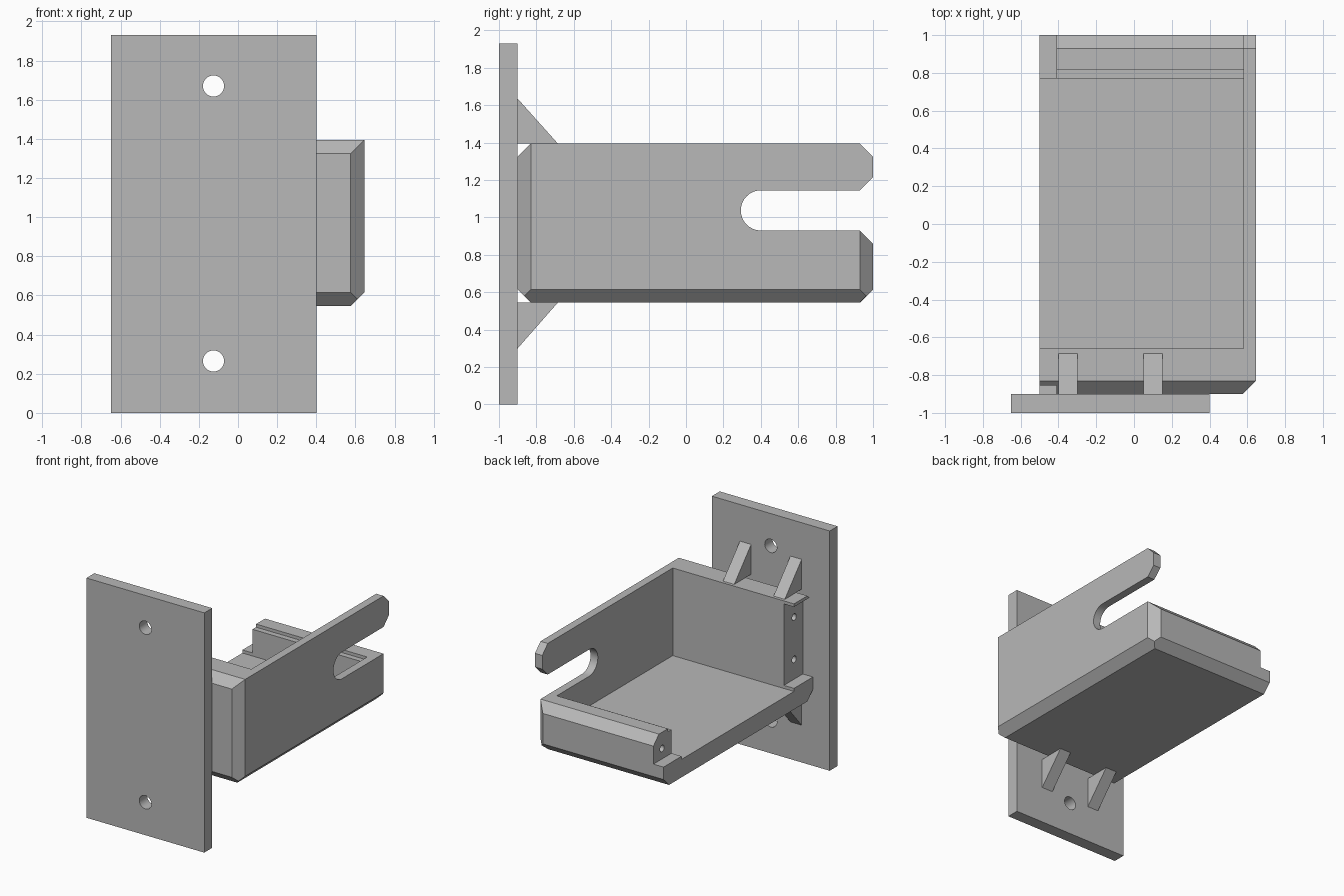
import bpy
import bmesh
import math
from mathutils import Vector

cube = bpy.data.objects.get("Cube")
if cube:
    bpy.data.objects.remove(cube, do_unlink=True)

grey = bpy.data.materials.new("plain grey")
grey.use_nodes = True
grey.diffuse_color = (0.48, 0.48, 0.48, 1)
grey.node_tree.nodes["Principled BSDF"].inputs["Base Color"].default_value = grey.diffuse_color


def finish(bm, name):
    bmesh.ops.recalc_face_normals(bm, faces=bm.faces)
    mesh = bpy.data.meshes.new(name)
    bm.to_mesh(mesh)
    bm.free()
    obj = bpy.data.objects.new(name, mesh)
    bpy.context.collection.objects.link(obj)
    mesh.materials.append(grey)
    return obj


def prism(name, profile, axis, low, high):
    """Extrude a 2D profile along an axis; the profile uses the other two axes in order."""
    def place(p, t):
        co = list(p)
        co.insert("xyz".index(axis), t)
        return co
    bm = bmesh.new()
    face = bm.faces.new([bm.verts.new(place(p, low)) for p in profile])
    ext = bmesh.ops.extrude_face_region(bm, geom=[face])
    shift = Vector(place((0, 0), high - low))
    bmesh.ops.translate(bm, vec=shift, verts=[v for v in ext["geom"] if isinstance(v, bmesh.types.BMVert)])
    return finish(bm, name)


def box(name, x, y, z):
    return prism(name, [(x[0], y[0]), (x[1], y[0]), (x[1], y[1]), (x[0], y[1])], "z", *z)


def circle(u, v, r, n=32, start=0.0, sweep=math.tau):
    steps = n if sweep == math.tau else n - 1
    return [(u + r * math.cos(start + sweep * i / steps),
             v + r * math.sin(start + sweep * i / steps)) for i in range(n)]


def cut(obj, cutters):
    for c in cutters:
        mod = obj.modifiers.new("cut", "BOOLEAN")
        mod.operation = "DIFFERENCE"
        mod.solver = "EXACT"
        mod.object = c
    bpy.context.view_layer.update()
    deps = bpy.context.evaluated_depsgraph_get()
    mesh = bpy.data.meshes.new_from_object(obj.evaluated_get(deps))
    obj.modifiers.clear()
    obj.data = mesh
    for c in cutters:
        bpy.data.objects.remove(c, do_unlink=True)


def smooth_holes(obj):
    bpy.ops.object.select_all(action="DESELECT")
    obj.select_set(True)
    bpy.context.view_layer.objects.active = obj
    bpy.ops.object.shade_smooth_by_angle(angle=math.radians(25))


# Mounting plate with two screw holes
plate = box("mounting_plate", (-0.65, 0.4), (-1, -0.9), (0, 1.93))
cut(plate, [prism("plate_hole", circle(-0.125, z, 0.054), "y", -1.1, -0.8) for z in (0.265, 1.67)])
smooth_holes(plate)

# Housing block, its outer edges chamfered by slicing planes
LEFT, RIGHT, FRONT, BACK, BOTTOM, TOP, C = -0.5, 0.645, -0.9, 1.0, 0.545, 1.395, 0.07
housing = box("housing", (LEFT, RIGHT), (FRONT, BACK), (BOTTOM, TOP))
bm = bmesh.new()
bm.from_mesh(housing.data)
slices = [
    ((0, FRONT + C, TOP), (0, -1, 1)),
    ((0, FRONT + C, BOTTOM), (0, -1, -1)),
    ((0, BACK - C, TOP), (0, 1, 1)),
    ((0, BACK - C, BOTTOM), (0, 1, -1)),
    ((RIGHT - C, 0, BOTTOM), (1, 0, -1)),
    ((RIGHT - C, FRONT, 0), (1, -1, 0)),
]
for point, normal in slices:
    geom = bm.verts[:] + bm.edges[:] + bm.faces[:]
    res = bmesh.ops.bisect_plane(bm, geom=geom, dist=1e-5, plane_co=point,
                                 plane_no=Vector(normal).normalized(), clear_outer=True)
    edges = [e for e in res["geom_cut"] if isinstance(e, bmesh.types.BMEdge)]
    bmesh.ops.contextual_create(bm, geom=edges)
bmesh.ops.recalc_face_normals(bm, faces=bm.faces)
bm.to_mesh(housing.data)
bm.free()

# Slot with rounded end and flared mouth
LOW, HIGH = 0.93, 1.145
radius = (HIGH - LOW) / 2
slot = circle(0.293 + radius, (LOW + HIGH) / 2, radius, 17, math.pi / 2, math.pi)
slot += [(BACK - C, LOW), (BACK + C, LOW - 2 * C), (BACK + C, HIGH + 2 * C), (BACK - C, HIGH)]

INNER, END = 0.58, -0.41
corner = [(RIGHT - C, BACK), (RIGHT, BACK - C), (RIGHT + C, BACK - 2 * C),
          (RIGHT + C, BACK + C), (RIGHT - 2 * C, BACK + C)]
cutters = [
    box("cavity", (-1, INNER), (-0.66, 0.77), (0.69, 2)),
    box("above_back_wall", (-1, INNER), (0.7, 1.2), (1.0, 2)),
    box("inner_rebate", (-1, INNER), (0.7, 0.815), (0.905, 1.1)),
    prism("slot", slot, "x", -1, 1),
    prism("back_corner", corner, "z", 0, 1.0),
    box("front_recess", (-1, END), (-1, -0.6), (0.715, 1.37)),
    box("back_recess", (-1, END), (0.77, 1.2), (0.715, 2)),
]
# Screw holes in the open wall ends
for y, z in ((-0.79, 1.215), (-0.79, 0.875), (0.89, 0.80)):
    cutters.append(prism("screw_hole", circle(y, z, 0.027, 20), "x", -0.6, -0.25))
cut(housing, cutters)
smooth_holes(housing)

# Triangular gussets above and below the housing
for side, x in (("right", -0.4), ("left", 0.05)):
    for level, base, tip in (("upper", TOP, 1.635), ("lower", BOTTOM, 0.3)):
        prism(f"{level}_{side}_gusset", [(FRONT, base), (-0.685, base), (FRONT, tip)], "x", x, x + 0.1)
